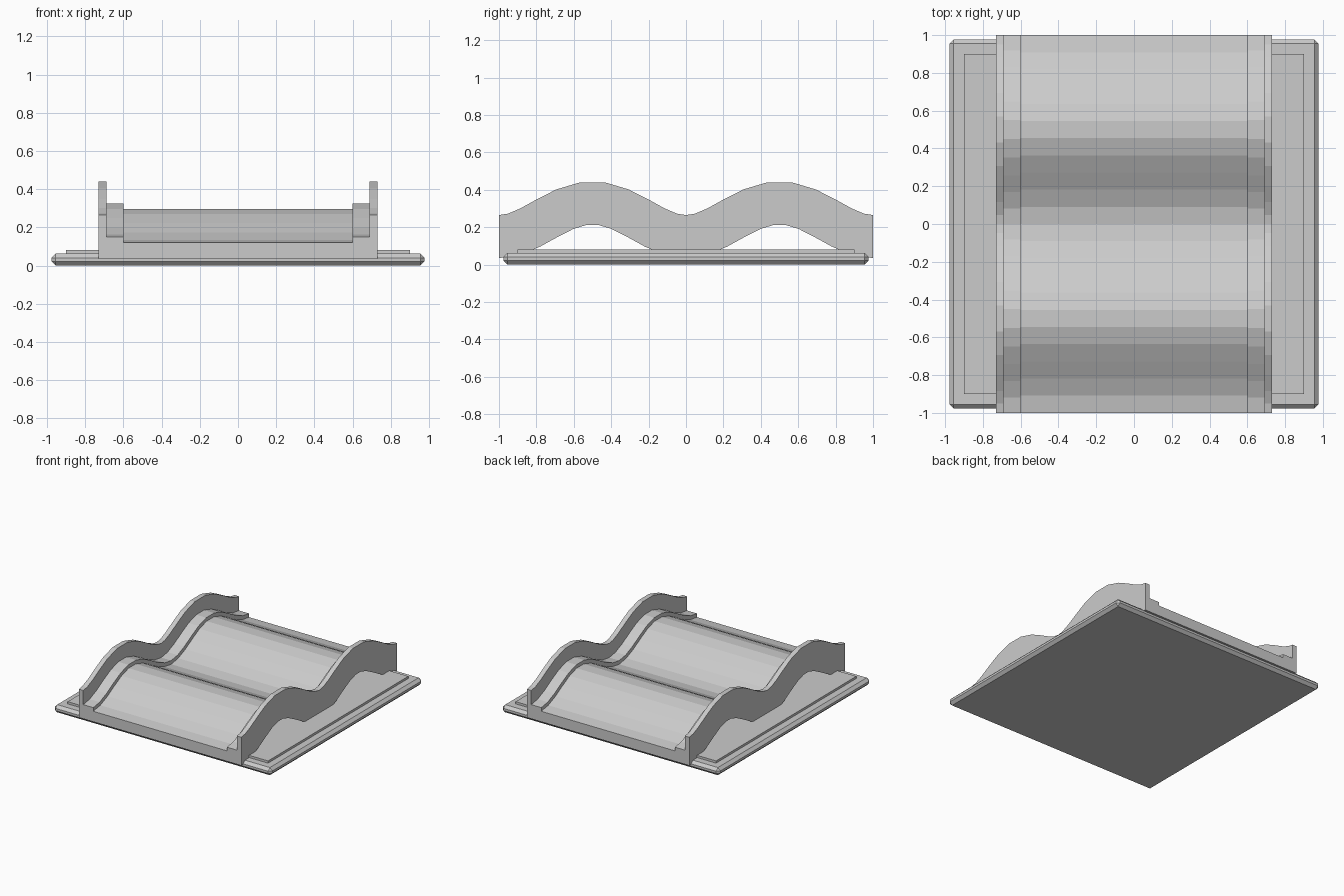
import bpy
import math

cube = bpy.data.objects.get("Cube")
if cube:
    bpy.data.objects.remove(cube, do_unlink=True)

grey = bpy.data.materials.new("light_grey")
grey.use_nodes = True
colour = (0.6, 0.6, 0.6, 1)
grey.diffuse_color = colour
grey.node_tree.nodes["Principled BSDF"].inputs["Base Color"].default_value = colour


def make_object(name, verts, faces):
    mesh = bpy.data.meshes.new(name)
    mesh.from_pydata(verts, [], faces)
    mesh.materials.append(grey)
    obj = bpy.data.objects.new(name, mesh)
    bpy.context.collection.objects.link(obj)
    return obj


def sweep(name, rings):
    """Skin a closed solid through a row of matching rings."""
    n = len(rings[0])
    verts = [p for ring in rings for p in ring]
    faces = [(i * n + j, i * n + (j + 1) % n, (i + 1) * n + (j + 1) % n, (i + 1) * n + j)
             for i in range(len(rings) - 1) for j in range(n)]
    faces.append(tuple(reversed(range(n))))
    faces.append(tuple(range(len(verts) - n, len(verts))))
    return make_object(name, verts, faces)


def slab(name, half, bottom, top):
    corners = [(-half, -half), (half, -half), (half, half), (-half, half)]
    return sweep(name, [[(x, y, z) for x, y in corners] for z in (bottom, top)])


# Ground plate with chamfered edges, and the thin raised panel on it
base = slab("base_plate", 0.977, 0, 0.062)
bevel = base.modifiers.new("chamfer", "BEVEL")
bevel.width = 0.022
bevel.segments = 1
slab("raised_panel", 0.9, 0.05, 0.08)

# Wavy track: stepped cross-section (x, distance from the running surface)
half_section = [(0.73, -0.085), (0.73, 0.145), (0.69, 0.145),
                (0.69, 0.03), (0.6, 0.03), (0.6, 0)]
section = half_section + [(-x, d) for x, d in reversed(half_section)]
AMPLITUDE = 0.09
SEGMENTS = 22


def station(y):
    """Cross-section placed square to the wave at y."""
    phase = 2 * math.pi * y
    z = 0.21 - AMPLITUDE * math.cos(phase)
    angle = math.atan(2 * math.pi * AMPLITUDE * math.sin(phase))
    return [(x, y - d * math.sin(angle), z + d * math.cos(angle)) for x, d in section]


track = sweep("wavy_track", [station(2 * i / SEGMENTS - 1) for i in range(SEGMENTS + 1)])
# The sweep runs along +y, so its faces need turning outward
track.data.flip_normals()
